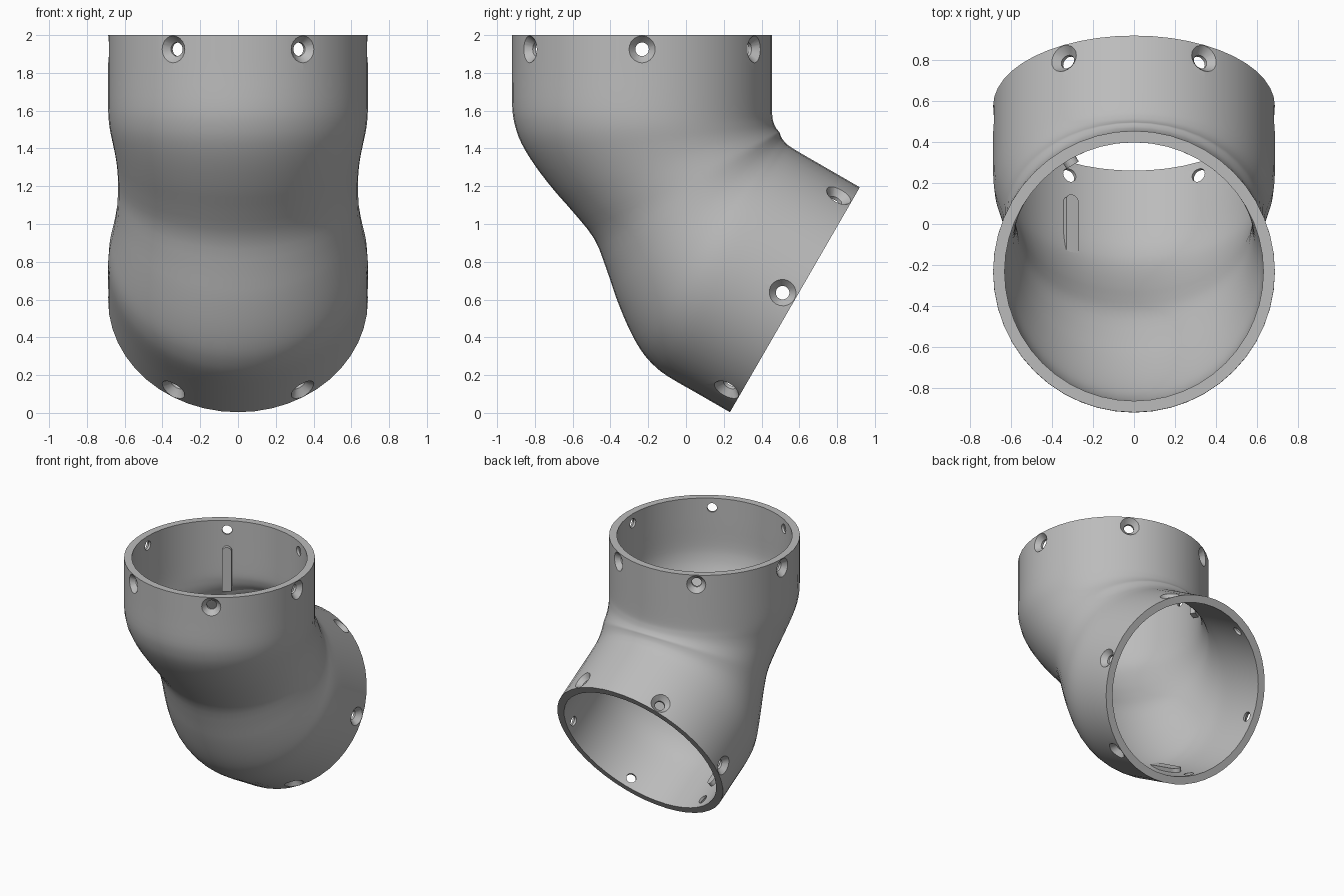
import bpy, bmesh, math
from mathutils import Matrix, Vector

cube = bpy.data.objects.get("Cube")
if cube:
    bpy.data.objects.remove(cube, do_unlink=True)

SIDES = 48
RADIUS = 0.688
AXIS_Y = -0.2325
PIVOT = Vector((0, AXIS_Y, 1.066))

# Reflection across the elbow plane: turns the upper half into the lower half
elbow_normal = Vector((0, -0.5, math.sqrt(0.75)))
reflect = (Matrix.Translation(PIVOT)
           @ Matrix.Scale(-1, 4, elbow_normal)
           @ Matrix.Translation(-PIVOT))

grey = bpy.data.materials.new("plain grey")
grey.use_nodes = True
colour = (0.5, 0.5, 0.5, 1)
grey.diffuse_color = colour
grey.node_tree.nodes["Principled BSDF"].inputs["Base Color"].default_value = colour


def make_object(name, bm):
    bmesh.ops.recalc_face_normals(bm, faces=bm.faces)
    mesh = bpy.data.meshes.new(name)
    bm.to_mesh(mesh)
    bm.free()
    mesh.materials.append(grey)
    obj = bpy.data.objects.new(name, mesh)
    bpy.context.collection.objects.link(obj)
    return obj


def activate(obj):
    bpy.ops.object.select_all(action='DESELECT')
    obj.select_set(True)
    bpy.context.view_layer.objects.active = obj


def bridge(bm, rings):
    for a, b in zip(rings, rings[1:]):
        for i in range(len(a)):
            j = (i + 1) % len(a)
            bm.faces.new((a[i], a[j], b[j], b[i]))


# Upper half sections: front y, front z, back y, back z, half width
sections = [Vector(s) for s in (
    (-0.92, 2.0, 0.455, 2.0, 0.688),
    (-0.92, 1.80, 0.455, 1.80, 0.688),
    (-0.92, 1.62, 0.455, 1.64, 0.688),
    (-0.905, 1.52, 0.457, 1.57, 0.684),
    (-0.87, 1.425, 0.463, 1.54, 0.675),
    (-0.80, 1.31, 0.471, 1.518, 0.66),
    (-0.70, 1.18, 0.479, 1.505, 0.646),
    (-0.595, 1.06, 0.487, 1.495, 0.638),
    (-0.485, 0.92, 0.495, 1.486, 0.635))]


def mirror_section(s):
    f = reflect @ Vector((0, s[0], s[1]))
    b = reflect @ Vector((0, s[2], s[3]))
    return Vector((f.y, f.z, b.y, b.z, s[4]))


sections += [mirror_section(s) for s in reversed(sections[:-1])]


def smooth_path(points, steps):
    # Catmull-Rom through the sections
    out = []
    for i in range(len(points) - 1):
        p0, p1 = points[max(i - 1, 0)], points[i]
        p2, p3 = points[i + 1], points[min(i + 2, len(points) - 1)]
        for k in range(steps):
            t = k / steps
            out.append(p1 + (p2 - p0) * (t / 2)
                       + (p0 * 2 - p1 * 5 + p2 * 4 - p3) * (t * t / 2)
                       + (p1 * 3 - p0 - p2 * 3 + p3) * (t ** 3 / 2))
    return out + [points[-1]]


# Elbow pipe: lofted ellipses given a wall
bm = bmesh.new()
rings = []
for s in smooth_path(sections, 3):
    front, back = Vector((0, s[0], s[1])), Vector((0, s[2], s[3]))
    mid, arm = (front + back) / 2, (back - front) / 2
    ring = []
    for i in range(SIDES):
        a = math.tau * i / SIDES
        ring.append(bm.verts.new(mid + arm * math.sin(a) + Vector((s[4] * math.cos(a), 0, 0))))
    rings.append(ring)
bridge(bm, rings)
pipe = make_object("elbow_pipe", bm)
# make the open shell face outward
bm = bmesh.new()
bm.from_mesh(pipe.data)
bm.faces.ensure_lookup_table()
face = bm.faces[0]
if face.normal.dot(face.calc_center_median() - Vector((0, AXIS_Y, 1.9))) < 0:
    bmesh.ops.reverse_faces(bm, faces=bm.faces)
bm.to_mesh(pipe.data)
bm.free()
wall = pipe.modifiers.new("wall", 'SOLIDIFY')
wall.thickness = 0.056
wall.offset = -1

# Countersunk screw holes: six round each collar
bm = bmesh.new()
profile = [(0.036, 0.55), (0.036, 0.648), (0.07, 0.684), (0.09, 0.72)]
for lower in (False, True):
    for k in range(6):
        turn = Matrix.Translation((0, AXIS_Y, 1.925)) @ Matrix.Rotation(k * math.pi / 3, 4, 'Z')
        place = reflect @ turn if lower else turn
        loops = []
        for r, out in profile:
            loops.append([bm.verts.new(place @ Vector((out, r * math.cos(a), r * math.sin(a))))
                          for a in (math.tau * i / 20 for i in range(20))])
        bridge(bm, loops)
        bm.faces.new(loops[0])
        bm.faces.new(loops[-1])
cutter = make_object("hole_cutter", bm)
cutter.hide_render = True
cut = pipe.modifiers.new("holes", 'BOOLEAN')
cut.operation = 'DIFFERENCE'
cut.solver = 'EXACT'
cut.object = cutter
activate(pipe)
for mod in ("wall", "holes"):
    bpy.ops.object.modifier_apply(modifier=mod)
bpy.data.objects.remove(cutter, do_unlink=True)
bpy.ops.object.shade_smooth_by_angle(angle=math.radians(35))


# Inner key ribs: round-ended bars on the inside wall
def rib(name, angle, matrix):
    bm = bmesh.new()
    half, top, bottom = 0.035, 1.765, 1.45
    outline = [(half * math.cos(a), top + half * math.sin(a))
               for a in (math.pi * i / 10 for i in range(11))]
    outline += [(-half, bottom), (half, bottom)]
    place = matrix @ Matrix.Translation((0, AXIS_Y, 0)) @ Matrix.Rotation(angle, 4, 'Z')
    loops = [[bm.verts.new(place @ Vector((r, y, z))) for y, z in outline]
             for r in (0.6, 0.64)]
    bridge(bm, loops)
    for loop in loops:
        bm.faces.new(loop)
    make_object(name, bm)


rib("upper_key_rib", math.radians(120), Matrix.Identity(4))
rib("lower_key_rib", math.radians(240), reflect)
